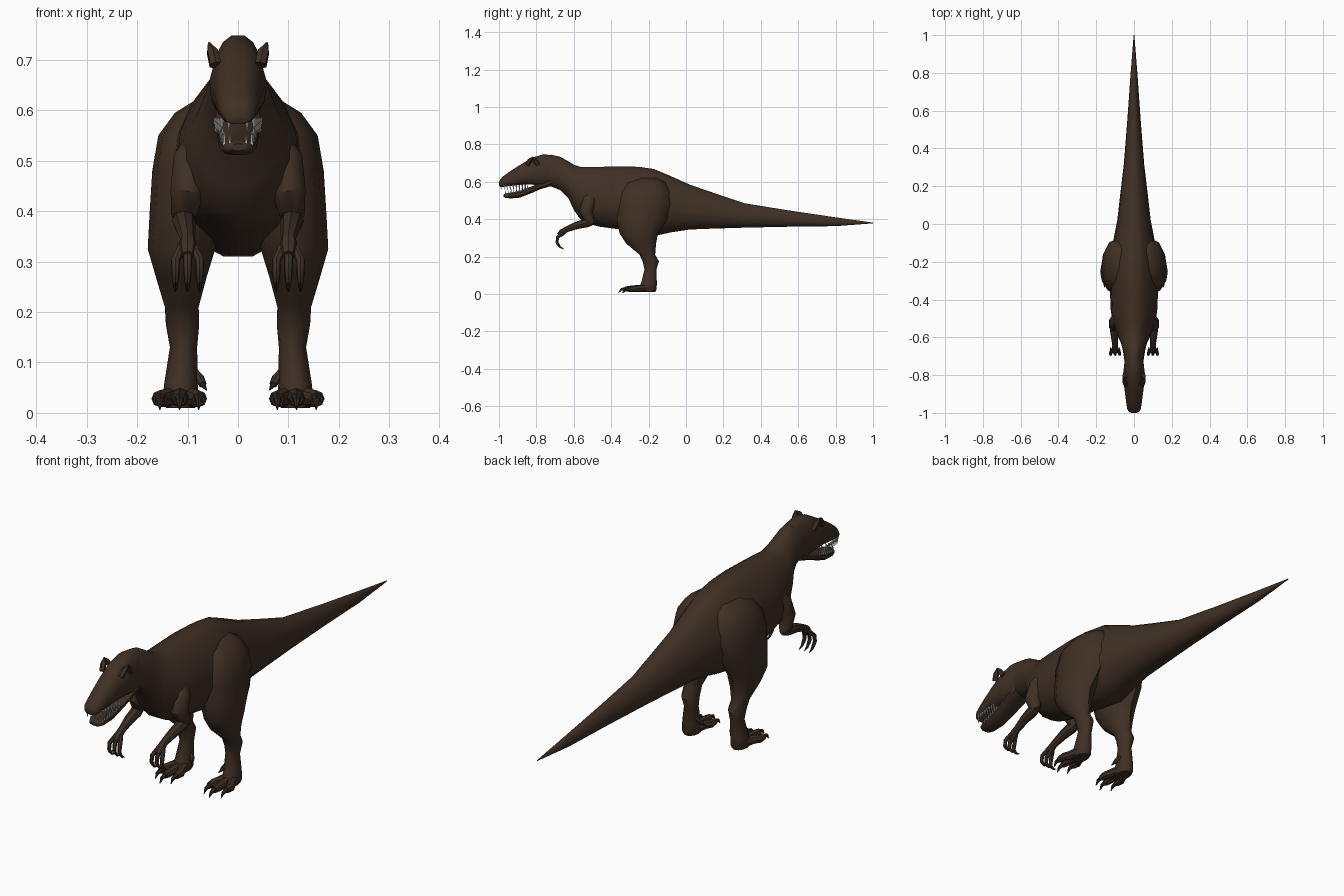
import bpy, math
from mathutils import Vector

if "Cube" in bpy.data.objects:
    bpy.data.objects.remove(bpy.data.objects["Cube"])


def material(name, rgb):
    m = bpy.data.materials.new(name)
    m.diffuse_color = (*rgb, 1)
    m.use_nodes = True
    m.node_tree.nodes["Principled BSDF"].inputs["Base Color"].default_value = m.diffuse_color
    return m


SKIN = material("dark brown skin", (0.050, 0.029, 0.018))
CLAW = material("blackish brown claw", (0.030, 0.020, 0.014))
TOOTH = material("pale grey tooth", (0.55, 0.53, 0.50))


def build(name, verts, faces, mat, mirror=False, angle=40):
    me = bpy.data.meshes.new(name)
    me.from_pydata(verts, [], faces)
    me.materials.append(mat)
    ob = bpy.data.objects.new(name, me)
    bpy.context.collection.objects.link(ob)
    bpy.ops.object.select_all(action='DESELECT')
    ob.select_set(True)
    bpy.context.view_layer.objects.active = ob
    # consistent outward normals
    bpy.ops.object.mode_set(mode='EDIT')
    bpy.ops.mesh.select_all(action='SELECT')
    bpy.ops.mesh.normals_make_consistent(inside=False)
    bpy.ops.object.mode_set(mode='OBJECT')
    bpy.ops.object.shade_smooth_by_angle(angle=math.radians(angle))
    if mirror:
        ob.modifiers.new("mirror", 'MIRROR')
    return ob


def skin_rings(rings):
    """Join equal-length rings into a closed tube."""
    n = len(rings[0])
    verts = [p for r in rings for p in r]
    faces = []
    for i in range(len(rings) - 1):
        for j in range(n):
            k = (j + 1) % n
            faces.append((i*n + j, i*n + k, (i+1)*n + k, (i+1)*n + j))
    faces.append(tuple(range(n))[::-1])
    faces.append(tuple(range((len(rings)-1)*n, len(rings)*n)))
    return verts, faces


def power(v, e):
    return math.copysign(abs(v) ** e, v)


def long_loft(name, stations, sides=14, e=1.0, taper=0.0):
    """Stations along y: (y, top, bottom, half width)."""
    rings = []
    for y, top, bot, w in stations:
        ring = []
        for j in range(sides):
            t = 2*math.pi*(j + 0.5)/sides - math.pi/2
            c, s = power(math.cos(t), e), power(math.sin(t), e)
            ring.append((w*c*(1 - taper*max(0, s)), y,
                         (top+bot)/2 + (top-bot)/2*s/math.cos(math.pi/sides)**e))
        rings.append(ring)
    return build(name, *skin_rings(rings), SKIN)


def upright_loft(name, stations, sides=12):
    """Stations along z: (z, front y, back y, inner x, outer x)."""
    rings = []
    for z, f, b, i, o in stations:
        rings.append([((i+o)/2 + (o-i)/2*math.cos(a), (f+b)/2 + (b-f)/2*math.sin(a), z)
                      for a in (2*math.pi*j/sides for j in range(sides))])
    return build(name, *skin_rings(rings), SKIN, True)


def tube_data(path, sides):
    """Path of (x, y, z, radius)."""
    pts = [Vector(p[:3]) for p in path]
    rings = []
    for i, p in enumerate(pts):
        d = (pts[min(i+1, len(pts)-1)] - pts[max(i-1, 0)]).normalized()
        u = d.cross(Vector((1, 0, 0)))
        if u.length < 0.2:
            u = d.cross(Vector((0, 0, 1)))
        u.normalize()
        v = d.cross(u)
        rings.append([tuple(p + path[i][3]*(u*math.cos(a) + v*math.sin(a)))
                      for a in (2*math.pi*j/sides for j in range(sides))])
    return skin_rings(rings)


def tubes(name, paths, mat=SKIN, sides=8):
    verts, faces = [], []
    for path in paths:
        v, f = tube_data(path, sides)
        n = len(verts)
        verts += v
        faces += [tuple(i+n for i in q) for q in f]
    return build(name, verts, faces, mat, True)


# Trunk, neck and tail
long_loft("body_and_tail", [
    (1.0, .382, .378, .002), (.8, .41, .363, .018), (.55, .447, .36, .036),
    (.315, .485, .355, .055), (.15, .54, .35, .075), (.02, .585, .345, .09),
    (-.08, .63, .33, .11), (-.17, .668, .31, .125), (-.25, .68, .32, .13),
    (-.35, .683, .345, .13), (-.46, .68, .36, .125), (-.52, .68, .375, .115),
    (-.565, .68, .40, .10), (-.60, .692, .45, .085), (-.63, .71, .515, .07),
    (-.67, .733, .555, .06), (-.72, .745, .575, .052), (-.78, .74, .60, .045)],
    16, 0.9, 0.3)

# Head: skull with upper jaw, then lower jaw
long_loft("upper_head", [
    (-.69, .738, .585, .045), (-.76, .748, .578, .054), (-.82, .73, .585, .057),
    (-.88, .695, .585, .050), (-.94, .657, .578, .042), (-.98, .628, .573, .036),
    (-.995, .61, .573, .027), (-1.0, .598, .58, .014)], 14, 0.75, 0.25)
long_loft("lower_jaw", [
    (-.72, .62, .578, .044), (-.78, .592, .56, .045), (-.83, .574, .538, .042),
    (-.89, .552, .515, .038), (-.94, .542, .511, .034), (-.965, .538, .514, .026),
    (-.975, .533, .52, .012)], 12, 0.75)

# Brow crests
tubes("brow_crest", [
    [(.044, -.85, .69, .012), (.050, -.835, .715, .012), (.058, -.818, .734, .002)],
    [(.046, -.79, .69, .012), (.051, -.808, .715, .012), (.058, -.818, .734, .002)]], SKIN, 6)

# Teeth along both jaws
teeth = []
for i in range(9):
    t = i / 8
    y = -.86 - .13*t
    x = .044 - .014*t - (.012 if i == 8 else 0)
    teeth.append([(x, y, .585, .005), (x, y + .004, .556, .0008)])
    y = -.85 - .117*t
    x = .036 - .010*t - (.010 if i == 8 else 0)
    z = .565 - .030*t
    teeth.append([(x, y, z - .008, .004), (x, y + .004, z + .018, .0008)])
tubes("teeth", teeth, TOOTH, 5)

# Hind legs
upright_loft("hind_leg", [
    (.62, -.27, -.15, .03, .085), (.595, -.32, -.11, .02, .125),
    (.55, -.355, -.09, .02, .158), (.48, -.37, -.08, .025, .170),
    (.40, -.37, -.10, .03, .175), (.325, -.355, -.15, .045, .179),
    (.27, -.32, -.16, .062, .163), (.21, -.248, -.165, .078, .145),
    (.175, -.232, -.145, .077, .143), (.13, -.222, -.158, .081, .135),
    (.06, -.24, -.156, .080, .146), (.025, -.255, -.157, .078, .150),
    (.010, -.25, -.165, .085, .143)])

# Toes with claws, and the small inner toe
toe_tips = [(.078, -.305), (.116, -.325), (.155, -.300)]
toes, claws = [], []
for x, y in toe_tips:
    bx = .113 + (x - .113)*.4
    toes.append([(bx, -.20, .032, .020), ((bx+x)/2, (y-.20)/2, .030, .018),
                 (x, y + .03, .028, .017), (x, y, .027, .013)])
    claws.append([(x, y + .005, .028, .011), (x, y - .022, .024, .007),
                  (x, y - .036, .006, .001)])
toes.append([(.092, -.19, .085, .010), (.076, -.20, .068, .010), (.070, -.21, .056, .008)])
claws.append([(.071, -.208, .058, .007), (.062, -.222, .045, .001)])
tubes("toes", toes)
tubes("toe_claws", claws, CLAW, 6)

# Arms
tubes("upper_arm", [[(.075, -.49, .545, .025), (.088, -.515, .50, .042),
                     (.100, -.535, .44, .036), (.108, -.515, .395, .026),
                     (.108, -.50, .375, .014)]], SKIN, 10)
tubes("forearm", [[(.108, -.50, .384, .016), (.107, -.53, .381, .024),
                   (.104, -.585, .367, .020), (.100, -.64, .345, .015),
                   (.100, -.665, .328, .018), (.100, -.68, .312, .013)]], SKIN, 8)

# Three curled fingers with claws
fingers, finger_claws = [], []
for k in (-1, 0, 1):
    x0, x1 = .100 + .012*k, .100 + .024*k
    fingers.append([(x0, -.662, .328, .009), (x1, -.686, .302, .009),
                    (x1, -.690, .276, .008), (x1, -.682, .262, .007)])
    finger_claws.append([(x1, -.684, .266, .007), (x1, -.672, .250, .005),
                         (x1, -.652, .240, .001)])
tubes("fingers", fingers, SKIN, 7)
tubes("finger_claws", finger_claws, CLAW, 6)
